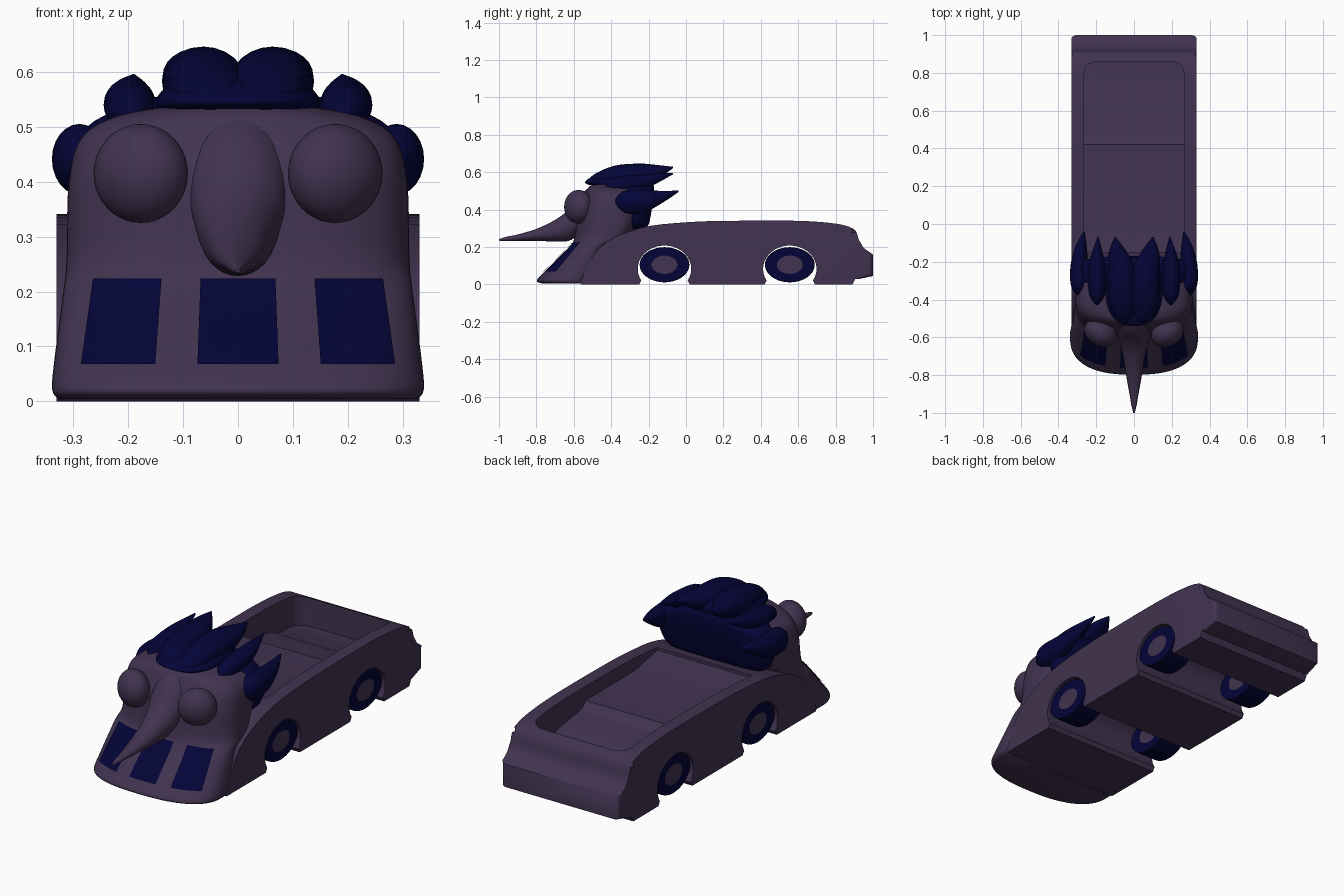
import bpy, bmesh, math
from mathutils import Vector
from mathutils.bvhtree import BVHTree

if "Cube" in bpy.data.objects:
    bpy.data.objects.remove(bpy.data.objects["Cube"])


def material(name, rgb):
    m = bpy.data.materials.new(name)
    m.use_nodes = True
    m.diffuse_color = (*rgb, 1)
    bsdf = m.node_tree.nodes["Principled BSDF"]
    bsdf.inputs["Base Color"].default_value = (*rgb, 1)
    bsdf.inputs["Roughness"].default_value = 0.7
    return m


PURPLE = material("dusky purple", (0.053, 0.033, 0.08))
NAVY = material("deep navy", (0.0012, 0.0012, 0.039))


def finish(name, bm, *mats, angle=40):
    bmesh.ops.recalc_face_normals(bm, faces=bm.faces)
    me = bpy.data.meshes.new(name)
    bm.to_mesh(me)
    bm.free()
    for m in mats:
        me.materials.append(m)
    ob = bpy.data.objects.new(name, me)
    bpy.context.collection.objects.link(ob)
    smooth(ob, angle)
    return ob


def smooth(ob, angle=40):
    bpy.ops.object.select_all(action="DESELECT")
    ob.select_set(True)
    bpy.context.view_layer.objects.active = ob
    bpy.ops.object.shade_smooth_by_angle(angle=math.radians(angle))


def spline(keys, steps):
    """Smoothly interpolate between key sections."""
    out = []
    for i in range(len(keys) - 1):
        a, b = keys[max(i - 1, 0)], keys[i]
        c, d = keys[i + 1], keys[min(i + 2, len(keys) - 1)]
        for k in range(steps):
            t = k / steps
            out.append([q + 0.5 * t * (r - p + t * (2 * p - 5 * q + 4 * r - s + t * (3 * (q - r) + s - p)))
                        for p, q, r, s in zip(a, b, c, d)])
    return out + [list(keys[-1])]


def skin(bm, rows):
    """Closed tube through rows of points, capped at both ends."""
    rows = [[bm.verts.new(p) for p in row] for row in rows]
    for a, b in zip(rows, rows[1:]):
        for i in range(len(a)):
            j = (i + 1) % len(a)
            bm.faces.new((a[i], a[j], b[j], b[i]))
    bm.faces.new(rows[0])
    bm.faces.new(rows[-1])


def loft(name, keys, ring, mat, count=32, steps=5):
    bm = bmesh.new()
    skin(bm, [[ring(s, 2 * math.pi * i / count) for i in range(count)] for s in spline(keys, steps)])
    return finish(name, bm, mat, angle=50)


def extrude(name, profile, half, mat, rounded, offset):
    """Prism across x; edges whose two ends pass the rounded test are softened."""
    bm = bmesh.new()
    skin(bm, [[(x, y, z) for y, z in profile] for x in (-half, half)])
    edges = [e for e in bm.edges if rounded(e.verts[0].co, e.verts[1].co)]
    bmesh.ops.bevel(bm, geom=edges, offset=offset, segments=5, profile=0.5, affect="EDGES")
    return finish(name, bm, mat)


def power(v, n):
    return math.copysign(abs(v) ** (2 / n), v)


def slice_ring(s, a):
    """Horizontal slice: height, half width, middle y, front y, back y."""
    z, w, mid, front, back = s
    c, n = math.sin(a), 2.5 if math.sin(a) < 0 else 3.5
    reach = mid - front if c < 0 else back - mid
    return (w * power(math.cos(a), n), mid + reach * power(c, n), z)


def upright_ring(s, a):
    """Upright section: x, y, z, half width, half height."""
    x, y, z, rx, rz = s
    return (x + rx * math.cos(a), y, z + rz * math.sin(a))


# Car body: side profile with both wheel arches in its lower edge
AXLES = (("front", -0.115), ("rear", 0.555))
outline = spline([(-0.57, 0.01), (-0.46, 0.2), (-0.25, 0.3), (0, 0.332), (0.25, 0.34), (0.6, 0.34),
                  (0.8, 0.325), (0.89, 0.3), (0.915, 0.27), (0.935, 0.21), (1, 0.16)], 4)
outline += [(1, 0.045), (0.93, 0.03), (0.905, 0.03), (0.89, 0)]
for place, y in reversed(AXLES):
    outline.append((y + 0.135, 0))
    for i in range(25):
        a = math.radians(-30 + 240 * i / 24)
        outline.append((y + 0.143 * math.cos(a), 0.083 + 0.125 * math.sin(a)))
    outline.append((y - 0.135, 0))
outline.append((-0.56, 0))
body = extrude("car_body", outline, 0.33, PURPLE,
               lambda p, q: p.x == q.x and (min(p.z, q.z) > 0.22 or min(p.y, q.y) > 0.93), 0.024)

# Open cabin with a flat deck and a curved step down to the rear well
cabin = extrude("cabin_cutter", [(-0.15, 0.305), (0.03, 0.27), (0.42, 0.27), (0.435, 0.248), (0.48, 0.232),
                                 (0.56, 0.222), (0.64, 0.21), (0.7, 0.18), (0.86, 0.17), (0.86, 0.5),
                                 (-0.15, 0.5)], 0.265, PURPLE,
                lambda p, q: p.x == q.x and min(p.y, q.y) > 0.85, 0.065)
cabin.hide_render = True
mod = body.modifiers.new("cabin", "BOOLEAN")
mod.operation, mod.object, mod.solver = "DIFFERENCE", cabin, "EXACT"
bpy.context.view_layer.objects.active = body
bpy.ops.object.modifier_apply(modifier=mod.name)
bpy.data.objects.remove(cabin)
smooth(body)

# Wheels with round hub plates
for place, y in AXLES:
    for side, s in (("left", 1), ("right", -1)):
        bm = bmesh.new()
        bmesh.ops.create_cone(bm, cap_ends=True, segments=40, radius1=1, radius2=1, depth=0.13)
        caps = [f for f in bm.faces if len(f.verts) > 4]
        bmesh.ops.bevel(bm, geom=[e for f in caps for e in f.edges], offset=0.02, segments=3,
                        profile=0.5, affect="EDGES")
        caps = [f for f in bm.faces if len(f.verts) > 4]
        bmesh.ops.inset_individual(bm, faces=caps, thickness=0.46)
        for f in caps:
            f.material_index = 1
        for v in bm.verts:
            v.co = Vector((s * 0.255 + v.co.z, y + 0.133 * v.co.x, 0.105 + 0.094 * v.co.y))
        finish(f"{place}_{side}_wheel", bm, NAVY, PURPLE)

# Head with its wide sloping lower front
head = loft("head", [(0.004, 0.325, -0.6, -0.765, -0.53), (0.02, 0.338, -0.6, -0.798, -0.52),
                     (0.07, 0.335, -0.57, -0.755, -0.5), (0.2, 0.318, -0.5, -0.625, -0.42),
                     (0.26, 0.312, -0.42, -0.595, -0.3), (0.4, 0.308, -0.4, -0.575, -0.22),
                     (0.48, 0.285, -0.4, -0.54, -0.22), (0.52, 0.22, -0.38, -0.52, -0.23),
                     (0.538, 0.12, -0.37, -0.49, -0.26)], slice_ring, PURPLE, count=64)

# Long tapering beak blending up into the brow
loft("beak", [(0, -1, 0.238, 0.004, 0.004), (0, -0.96, 0.243, 0.014, 0.012), (0, -0.9, 0.25, 0.024, 0.017),
              (0, -0.8, 0.265, 0.042, 0.032), (0, -0.7, 0.287, 0.058, 0.058),
              (0, -0.63, 0.315, 0.073, 0.083), (0, -0.57, 0.37, 0.088, 0.105),
              (0, -0.51, 0.41, 0.1, 0.115)], upright_ring, PURPLE)

# Front grille panels laid on the head surface
bm = bmesh.new()
bm.from_mesh(head.data)
surface = BVHTree.FromBMesh(bm)
bm.free()
for name, centre, half in (("left", 0.21, 0.065), ("middle", 0, 0.071), ("right", -0.21, 0.065)):
    bm = bmesh.new()
    rows = []
    for k in range(13):
        z = 0.066 + 0.156 * k / 12
        row = []
        for i in range(13):
            x = (centre + half * (i / 6 - 1)) * (1.04 - 0.08 * k / 12)
            hit = surface.ray_cast(Vector((x, -2, z)), Vector((0, 1, 0)))[0]
            row.append(bm.verts.new((x, hit.y - 0.004, z + 0.002)))
        rows.append(row)
    for a, b in zip(rows, rows[1:]):
        for i in range(12):
            bm.faces.new((a[i], a[i + 1], b[i + 1], b[i]))
    finish(f"{name}_grille_panel", bm, NAVY)

# Feathered back of the head and the rounded base of the crest
loft("back_feathers", [(0.29, 0.2, -0.26, -0.29, -0.23), (0.32, 0.28, -0.26, -0.32, -0.2),
                       (0.42, 0.312, -0.25, -0.33, -0.18), (0.5, 0.275, -0.26, -0.36, -0.17),
                       (0.545, 0.18, -0.28, -0.4, -0.18), (0.57, 0.08, -0.29, -0.38, -0.21)],
     slice_ring, NAVY, count=48)
loft("crest_base", [(0.532, 0.148, -0.33, -0.52, -0.19), (0.548, 0.15, -0.33, -0.54, -0.18),
                    (0.575, 0.125, -0.32, -0.5, -0.18), (0.598, 0.05, -0.3, -0.4, -0.2)],
     slice_ring, NAVY, count=48)

# Eyes and swept-back feathers, mirrored
FEATHERS = {
    "crest": [(0.04, -0.53, 0.55, 0.005, 0.005), (0.05, -0.48, 0.56, 0.055, 0.035),
              (0.06, -0.38, 0.575, 0.072, 0.06), (0.063, -0.25, 0.58, 0.075, 0.066),
              (0.085, -0.15, 0.602, 0.048, 0.036), (0.1, -0.07, 0.625, 0.004, 0.004)],
    "upper": [(0.195, -0.43, 0.52, 0.005, 0.005), (0.195, -0.37, 0.53, 0.042, 0.042),
              (0.197, -0.22, 0.55, 0.044, 0.038), (0.19, -0.07, 0.592, 0.004, 0.004)],
    "side": [(0.285, -0.39, 0.44, 0.005, 0.005), (0.287, -0.33, 0.44, 0.046, 0.06),
             (0.29, -0.22, 0.445, 0.046, 0.058), (0.28, -0.12, 0.47, 0.03, 0.03),
             (0.265, -0.04, 0.498, 0.004, 0.004)],
}
for side, s in (("left", 1), ("right", -1)):
    for name, keys in FEATHERS.items():
        loft(f"{side}_{name}_feather", [(s * k[0], *k[1:]) for k in keys], upright_ring, NAVY, count=24)
    bm = bmesh.new()
    bmesh.ops.create_uvsphere(bm, u_segments=32, v_segments=20, radius=1)
    for v in bm.verts:
        v.co = Vector((s * (0.177 + 0.086 * v.co.x), -0.575 + 0.075 * v.co.y + 0.015 * v.co.x,
                       0.415 + 0.09 * v.co.z))
    finish(f"{side}_eye", bm, PURPLE, angle=60)
